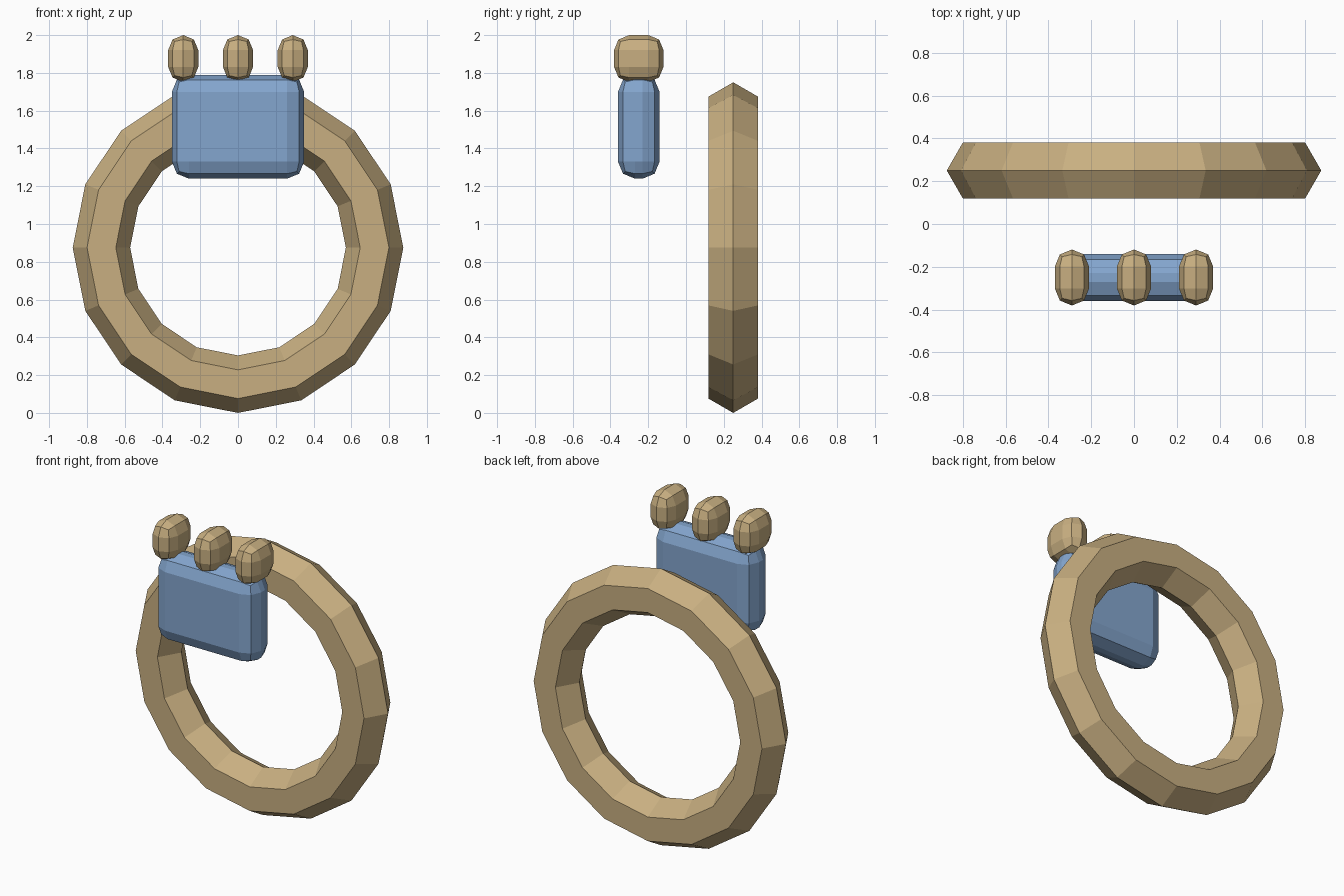
import bpy, bmesh, math

if "Cube" in bpy.data.objects:
    bpy.data.objects.remove(bpy.data.objects["Cube"])


def material(name, color):
    mat = bpy.data.materials.new(name)
    mat.diffuse_color = (*color, 1)
    mat.use_nodes = True
    mat.node_tree.nodes["Principled BSDF"].inputs["Base Color"].default_value = mat.diffuse_color
    return mat


tan = material("tan", (0.58, 0.43, 0.22))
blue = material("blue", (0.23, 0.38, 0.62))


def rounded_box(name, center, size, bevel, mat):
    bm = bmesh.new()
    bmesh.ops.create_cube(bm, size=1)
    bmesh.ops.scale(bm, vec=size, verts=bm.verts)
    bmesh.ops.bevel(bm, geom=bm.edges[:], offset=bevel, offset_type='OFFSET',
                    segments=2, profile=0.5, affect='EDGES', clamp_overlap=True)
    bmesh.ops.remove_doubles(bm, verts=bm.verts, dist=0.003)
    mesh = bpy.data.meshes.new(name)
    bm.to_mesh(mesh)
    bm.free()
    mesh.materials.append(mat)
    obj = bpy.data.objects.new(name, mesh)
    obj.location = center
    bpy.context.collection.objects.link(obj)
    return obj


# Upright ring at the back
bpy.ops.mesh.primitive_torus_add(major_segments=16, minor_segments=6,
                                 major_radius=0.723, minor_radius=0.152,
                                 location=(0, 0.25, 0.875),
                                 rotation=(math.pi / 2, 0, 0))
ring = bpy.context.object
ring.name = "ring"
ring.data.materials.append(tan)

# Palm block in front of the ring
rounded_box("palm_block", (0, -0.25, 1.515), (0.70, 0.22, 0.55), 0.09, blue)

# Three knobs along the top of the block
for label, x in (("left", -0.29), ("middle", 0), ("right", 0.29)):
    rounded_box(label + "_knob", (x, -0.25, 1.876), (0.16, 0.262, 0.248), 0.08, tan)
